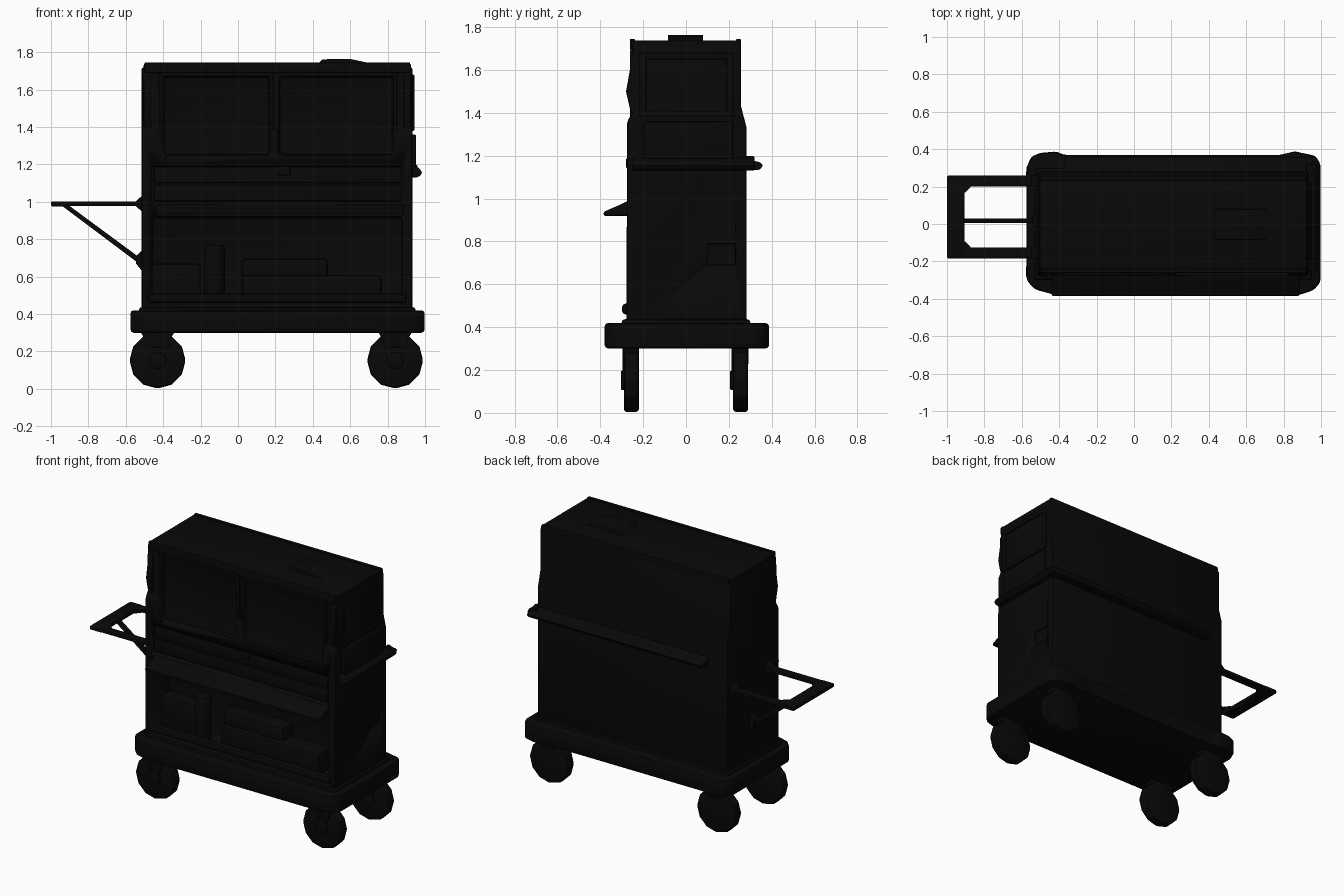
import bpy, bmesh, math
from mathutils import Vector, Matrix

cube = bpy.data.objects.get("Cube")
if cube:
    bpy.data.objects.remove(cube, do_unlink=True)


def material(name, rgb):
    m = bpy.data.materials.new(name)
    m.use_nodes = True
    m.diffuse_color = (*rgb, 1)
    bsdf = m.node_tree.nodes["Principled BSDF"]
    bsdf.inputs["Base Color"].default_value = (*rgb, 1)
    bsdf.inputs["Roughness"].default_value = 0.8
    return m


BLACK = material("matte black", (0.0025, 0.0025, 0.0025))


def finish(name, bm, bevel=0.0):
    bmesh.ops.recalc_face_normals(bm, faces=bm.faces)
    me = bpy.data.meshes.new(name)
    bm.to_mesh(me)
    bm.free()
    me.materials.append(BLACK)
    ob = bpy.data.objects.new(name, me)
    bpy.context.collection.objects.link(ob)
    bpy.ops.object.select_all(action='DESELECT')
    bpy.context.view_layer.objects.active = ob
    ob.select_set(True)
    if bevel:
        mod = ob.modifiers.new("Bevel", 'BEVEL')
        mod.width, mod.segments = bevel, 2
        bpy.ops.object.modifier_apply(modifier=mod.name)
    bpy.ops.object.shade_smooth_by_angle(angle=math.radians(25))
    return ob


def box(name, x, y, z, bevel=0.0):
    bm = bmesh.new()
    size = [b - a for a, b in (x, y, z)]
    mid = [(a + b) / 2 for a, b in (x, y, z)]
    bmesh.ops.create_cube(bm, size=1, matrix=Matrix.Translation(mid) @ Matrix.Diagonal((*size, 1)))
    return finish(name, bm, bevel)


def prism(name, points, axis, lo, hi, bevel=0.0):
    """Extrude an outline along an axis; points hold the other two coordinates."""
    bm = bmesh.new()
    i = "xyz".index(axis)
    verts = [bm.verts.new(p[:i] + (lo,) + p[i:]) for p in points]
    face = bm.faces.new(verts)
    new = bmesh.ops.extrude_face_region(bm, geom=[face])["geom"]
    step = Vector([hi - lo if k == i else 0 for k in range(3)])
    bmesh.ops.translate(bm, verts=[v for v in new if isinstance(v, bmesh.types.BMVert)], vec=step)
    return finish(name, bm, bevel)


def cylinder(name, centre, radius, depth, axis, sides, bevel=0.0):
    bm = bmesh.new()
    turn = Matrix.Rotation(math.pi / 2, 4, 'X') if axis == "y" else Matrix()
    bmesh.ops.create_cone(bm, cap_ends=True, segments=sides, radius1=radius, radius2=radius,
                          depth=depth, matrix=Matrix.Translation(centre) @ turn)
    return finish(name, bm, bevel)


def cut(target, x, y, z, bevel=0.02):
    cutter = box("cutter", x, y, z, bevel)
    mod = target.modifiers.new("Cut", 'BOOLEAN')
    mod.operation, mod.solver, mod.object = 'DIFFERENCE', 'EXACT', cutter
    bpy.context.view_layer.objects.active = target
    bpy.ops.object.modifier_apply(modifier=mod.name)
    bpy.data.objects.remove(cutter, do_unlink=True)


# Cabinet body, narrower towards the top
body = prism("cabinet_body", [(-0.278, 0.38), (0.283, 0.38), (0.283, 1.33), (0.257, 1.43),
                              (0.257, 1.72), (-0.25, 1.72), (-0.25, 1.4), (-0.275, 1.36)],
             "x", -0.515, 0.932, 0.012)
DOORS = ((-0.40, 0.17), (0.22, 0.83))
for a, b in DOORS:
    cut(body, (a, b), (-0.4, -0.225), (1.25, 1.67))
cut(body, (-0.46, 0.88), (-0.4, -0.09), (0.46, 0.92))
cut(body, (-0.46, 0.88), (-0.4, -0.255), (1.0, 1.19), 0.005)
cut(body, (0.918, 1.1), (0.1, 0.23), (0.69, 0.79), 0.005)

# Lid with raised rim and low sloping top pad
box("lid", (-0.505, 0.925), (-0.255, 0.257), (1.70, 1.738), 0.008)
for y in (-0.25, 0.245):
    box("lid_rim", (-0.5, 0.92), (y - 0.012, y + 0.012), (1.69, 1.745), 0.005)
prism("top_pad", [(0.42, 1.73), (0.45, 1.762), (0.60, 1.764), (0.72, 1.738), (0.72, 1.73)],
      "y", -0.085, 0.08, 0.004)

# Raised frames around the upper doors
for a, b in DOORS:
    for z in (1.235, 1.67):
        box("door_rail", (a - 0.02, b + 0.02), (-0.262, -0.235), (z, z + 0.02), 0.006)
    for x in (a - 0.02, b):
        box("door_stile", (x, x + 0.02), (-0.262, -0.235), (1.24, 1.69), 0.006)
for x in (-0.505, 0.885):
    prism("front_corner_grip", [(-0.24, 1.36), (-0.262, 1.42), (-0.28, 1.5), (-0.262, 1.6),
                                (-0.262, 1.66), (-0.24, 1.68)], "x", x, x + 0.04, 0.005)

# Frame around the upper side window
for y in (-0.22, 0.19):
    box("side_window_stile", (0.92, 0.943), (y, y + 0.035), (1.40, 1.68), 0.006)
for z in (1.38, 1.65):
    box("side_window_rail", (0.92, 0.943), (-0.22, 0.225), (z, z + 0.03), 0.006)

# Middle drawers with latch
for z in (1.005, 1.10):
    box("drawer_front", (-0.45, 0.87), (-0.27, -0.24), (z, z + 0.085), 0.008)
box("drawer_latch", (0.21, 0.28), (-0.28, -0.25), (1.14, 1.19), 0.008)

# Sloping front shelf
prism("front_shelf", [(-0.26, 0.995), (-0.30, 0.975), (-0.385, 0.938), (-0.385, 0.92), (-0.26, 0.92)],
      "x", -0.44, 0.885, 0.008)

# Contents of the open bay
box("bay_case", (-0.46, -0.20), (-0.18, -0.07), (0.45, 0.67), 0.015)
cylinder("bay_bottle", (-0.125, -0.2, 0.61), 0.055, 0.32, "z", 16, 0.015)
box("bay_wide_crate", (0.02, 0.77), (-0.23, -0.07), (0.45, 0.61), 0.025)
box("bay_upper_crate", (0.02, 0.48), (-0.20, -0.07), (0.58, 0.70), 0.025)
box("bay_lip", (-0.48, 0.90), (-0.298, -0.25), (0.46, 0.51), 0.015)

# Bumper rail around the back and the left side
prism("back_bumper_rail", [(0.27, 1.13), (0.345, 1.135), (0.36, 1.155), (0.345, 1.17), (0.30, 1.18),
                           (0.27, 1.20)], "x", -0.37, 0.96, 0.006)
prism("side_bumper_rail", [(0.92, 1.13), (0.97, 1.135), (0.985, 1.155), (0.97, 1.18), (0.92, 1.20)],
      "y", -0.25, 0.32, 0.006)
box("side_panel", (0.92, 0.953), (-0.2, 0.22), (1.17, 1.36), 0.01)

# Base tray, flared at the back corners
base_outline = [(-0.575, -0.30), (-0.53, -0.35), (-0.42, -0.38), (0.88, -0.38), (0.96, -0.355), (0.998, -0.31),
                (0.998, 0.32), (0.97, 0.365), (0.86, 0.388), (0.78, 0.37), (-0.38, 0.37), (-0.41, 0.388),
                (-0.50, 0.38), (-0.55, 0.36), (-0.575, 0.30)]
prism("base_tray", base_outline, "z", 0.30, 0.42, 0.022)
box("base_step", (-0.53, 0.95), (-0.30, 0.30), (0.40, 0.437), 0.015)

# Casters with a single outer fork
for x in (-0.43, 0.84):
    for y in (-0.255, 0.255):
        cylinder("caster_wheel", (x, y, 0.152), 0.15, 0.07, "y", 12, 0.015)
        cylinder("caster_hub", (x, y - 0.034, 0.152), 0.045, 0.03, "y", 12, 0.005)
        for side in (-1, 1):
            prism("caster_fork", [(x + side * u, z) for u, z in ((0.04, 0.30), (0.075, 0.30), (0.02, 0.14), (0, 0.14))],
                  "y", y - 0.042, y - 0.03)
        prism("caster_mount", [(x - 0.095, 0.31), (x + 0.095, 0.31), (x + 0.07, 0.27), (x + 0.06, 0.22),
                               (x - 0.06, 0.22), (x - 0.07, 0.27)], "y", y - 0.04, y + 0.036, 0.01)

# Push handle with diagonal brace
box("handle_grip", (-1.0, -0.905), (-0.185, 0.26), (0.975, 1.003), 0.01)
for y0, y1 in ((-0.185, -0.125), (0.2, 0.26)):
    box("handle_arm", (-0.93, -0.50), (y0, y1), (0.977, 1.001), 0.01)
    prism("handle_mount", [(-0.505, 0.94), (-0.55, 0.98), (-0.55, 1.0), (-0.505, 1.04)], "y", y0, y1)
    inner, turn = (y1, 1) if y0 < 0 else (y0, -1)
    prism("handle_corner", [(-0.91, inner - turn * 0.01), (-0.87, inner - turn * 0.01),
                            (-0.875, inner + turn * 0.005), (-0.90, inner + turn * 0.03),
                            (-0.91, inner + turn * 0.035)], "z", 0.978, 1.0)
prism("handle_brace", [(-0.95, 0.985), (-0.91, 0.985), (-0.51, 0.69), (-0.51, 0.655)],
      "y", 0.005, 0.03)
prism("brace_mount", [(-0.505, 0.62), (-0.545, 0.67), (-0.545, 0.71), (-0.505, 0.75)], "y", -0.01, 0.045)
